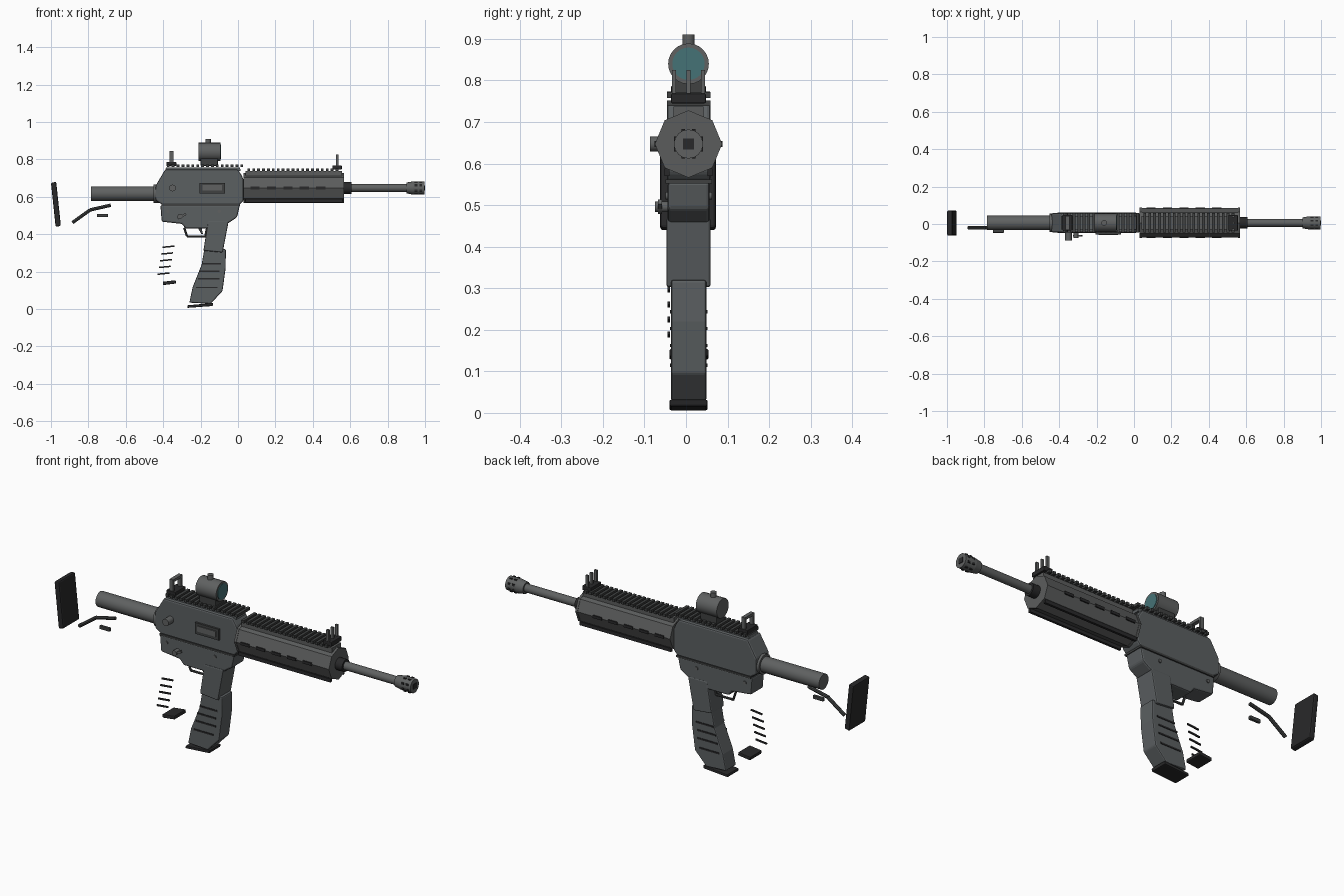
import bpy, bmesh, math
from mathutils import Matrix, Vector

if "Cube" in bpy.data.objects:
    bpy.data.objects.remove(bpy.data.objects["Cube"])

YC, ZC = 0.006, 0.647  # centre plane and bore height


def material(name, rgb):
    m = bpy.data.materials.new(name)
    m.diffuse_color = (*rgb, 1)
    m.use_nodes = True
    m.node_tree.nodes["Principled BSDF"].inputs["Base Color"].default_value = m.diffuse_color
    return m


BODY = material("body grey", (0.105, 0.115, 0.12))
METAL = material("metal grey", (0.115, 0.12, 0.12))
GUARD = material("guard grey", (0.105, 0.108, 0.108))
DARK = material("rubber black", (0.022, 0.022, 0.023))
RAIL = material("rail charcoal", (0.05, 0.053, 0.053))
GLASS = material("lens teal", (0.06, 0.17, 0.18))


def finish(bm, name, mat, bevel=0, smooth=False):
    bmesh.ops.recalc_face_normals(bm, faces=bm.faces)
    me = bpy.data.meshes.new(name)
    bm.to_mesh(me)
    bm.free()
    me.materials.append(mat)
    if smooth:
        me.shade_smooth()
        me.set_sharp_from_angle(angle=math.radians(35))
    ob = bpy.data.objects.new(name, me)
    bpy.context.collection.objects.link(ob)
    if bevel:
        mod = ob.modifiers.new("bevel", "BEVEL")
        mod.width, mod.segments, mod.limit_method = bevel, 2, "ANGLE"
    return ob


def prism(name, pts, y0, y1, mat, bevel=0):
    """Side profile in x, z extruded across y."""
    bm = bmesh.new()
    face = bm.faces.new([bm.verts.new((x, y0, z)) for x, z in pts])
    new = bmesh.ops.extrude_face_region(bm, geom=[face])["geom"]
    bmesh.ops.translate(bm, vec=(0, y1 - y0, 0),
                        verts=[v for v in new if isinstance(v, bmesh.types.BMVert)])
    return finish(bm, name, mat, bevel)


def box(name, lo, hi, mat, bevel=0, tilt=0):
    """Box from corner to corner, tilted about its own y axis."""
    lo, hi = Vector(lo), Vector(hi)
    bm = bmesh.new()
    bmesh.ops.create_cube(bm, size=1, matrix=Matrix.Translation((lo + hi) / 2)
                          @ Matrix.Rotation(tilt, 4, "Y") @ Matrix.Diagonal((*(hi - lo), 1)))
    return finish(bm, name, mat, bevel)


def rod(name, a, b, r, mat, r2=None, n=16, smooth=True):
    """Cylinder or cone from point a to point b."""
    a, b = Vector(a), Vector(b)
    d = b - a
    turn = Matrix.Rotation(math.pi / 2, 4, "Y") if abs(d.normalized().x) > 0.999 \
        else d.to_track_quat("Z", "Y").to_matrix().to_4x4()
    bm = bmesh.new()
    bmesh.ops.create_cone(bm, cap_ends=True, segments=n, radius1=r,
                          radius2=r if r2 is None else r2, depth=d.length,
                          matrix=Matrix.Translation((a + b) / 2) @ turn)
    return finish(bm, name, mat, smooth=smooth)


def xrod(name, x0, x1, r, mat, z=ZC, **kw):
    return rod(name, (x0, YC, z), (x1, YC, z), r, mat, **kw)


# Upper and lower receiver
prism("upper_receiver", [(-.44, .66), (-.39, .745), (0, .745), (.02, .715), (.03, .69),
      (.03, .58), (.01, .558), (-.405, .558), (-.44, .58)], -.046, .059, BODY, .008)
prism("receiver_top_strip", [(-.39, .738), (.015, .738), (.01, .757), (-.385, .757)],
      -.03, .043, BODY)
prism("lower_receiver", [(-.415, .556), (.01, .556), (-.005, .49), (-.05, .46), (-.165, .43),
      (-.28, .43), (-.30, .455), (-.408, .467)], -.044, .057, BODY, .008)
prism("receiver_seam", [(-.41, .552), (.012, .552), (.012, .562), (-.41, .562)],
      -.049, .062, RAIL)
prism("magazine_well", [(-.16, .47), (-.05, .47), (-.082, .302), (-.185, .312)],
      -.047, .059, BODY, .006)

# Magazine with ribs on both sides
prism("magazine", [(-.18, .32), (-.065, .32), (-.066, .22), (-.083, .095), (-.147, .028),
      (-.26, .034), (-.243, .115), (-.195, .235)], -.036, .049, BODY, .006)
prism("magazine_base", [(-.272, .006), (-.135, .016), (-.132, .032), (-.27, .02)],
      -.04, .052, DARK, .004)
for x0, x1, z in ((-.19, -.09, .243), (-.205, -.10, .203), (-.213, -.10, .162), (-.225, -.11, .115)):
    for y in (-.036, .049):
        box("magazine_rib", (x0, y - .003, z - .004), (x1, y + .003, z + .004), DARK)

# Ejection port, charging knob, selector and pins
box("port_frame", (-.205, -.056, .618), (-.07, -.04, .675), RAIL)
box("port_cover", (-.19, -.06, .634), (-.085, -.05, .662), METAL)
rod("side_knob", (-.35, -.04, .647), (-.35, -.087, .647), .018, METAL)
rod("selector_hub", (-.31, -.04, .496), (-.31, -.074, .496), .013, METAL)
box("selector_lever", (-.325, -.067, .49), (-.275, -.058, .502), METAL, tilt=-.5)
for x, z in ((-.375, .522), (-.10, .522)):
    rod("receiver_pin", (x, -.049, z), (x, .062, z), .009, METAL, n=12)

# Trigger and its guard
guard = [(-.288, .435), (-.272, .388), (-.175, .388), (-.165, .435)]
for (x0, z0), (x1, z1) in zip(guard, guard[1:]):
    rod("trigger_guard", (x0, YC, z0), (x1, YC, z1), .006, RAIL, n=8)
prism("trigger", [(-.215, .435), (-.195, .435), (-.187, .40), (-.197, .402)],
      YC - .007, YC + .007, RAIL)

# Detached grip grooves and grip cap
for i in range(5):
    x, z = -.372 - i * .0065, .333 - i * .036
    box("grip_groove", (x - .032, -.044, z - .004), (x + .032, -.038, z + .004), DARK, tilt=-.1)
box("grip_cap", (-.402, -.04, .132), (-.332, .054, .15), DARK, .004, tilt=-.12)

# Stock tube, collar, pad and strut
xrod("stock_tube", -.785, -.43, .039, METAL, z=.617)
xrod("stock_collar", -.452, -.42, .05, METAL, z=.617)
prism("butt_pad", [(-1, .675), (-.972, .68), (-.947, .445), (-.975, .438)],
      -.062, .072, DARK, .007)
strut = [(-.885, .462), (-.79, .53), (-.68, .555)]
for (x0, z0), (x1, z1) in zip(strut, strut[1:]):
    rod("stock_strut", (x0, -.02, z0), (x1, -.02, z1), .009, RAIL, n=8)
box("stock_latch", (-.755, -.047, .491), (-.695, -.032, .509), RAIL, .003)

# Octagonal handguard with end rings, slots and lower strips
xrod("handguard", .035, .56, .079, GUARD, n=8, smooth=False)
for x in (.03, .555):
    xrod("handguard_ring", x, x + .012, .081, GUARD, n=8, smooth=False)
for i in range(5):
    for y in (YC - .077, YC + .077):
        x = .066 + i * .088
        box("handguard_slot", (x, y - .005, .64), (x + .05, y + .005, .654), DARK)
for y in (-.046, .058):
    box("lower_strip", (.04, y - .006, .57), (.56, y + .006, .588), DARK)
box("handguard_top", (.04, -.03, .70), (.555, .042, .737), GUARD)

# Top rail teeth
for name, x0, count, z in (("receiver_rail_tooth", -.38, 16, .758),
                           ("handguard_rail_tooth", .05, 19, .738)):
    for i in range(count):
        x = x0 + i * .0262
        box(name, (x, -.046, z), (x + .015, .059, z + .014), RAIL)

# Barrel and muzzle
xrod("barrel_nut", .56, .607, .031, DARK)
xrod("barrel", .60, .91, .021, METAL)
xrod("muzzle_neck", .90, .935, .029, METAL, r2=.035)
xrod("muzzle", .935, .997, .035, METAL)
box("bore", (.99, YC - .013, ZC - .013), (1, YC + .013, ZC + .013), DARK)
for k in range(8):
    a = math.radians(22.5 + 45 * k)
    y, z = YC + .033 * math.cos(a), ZC + .033 * math.sin(a)
    for x in (.945, .97):
        box("muzzle_port", (x, y - .004, z - .005), (x + .014, y + .004, z + .005), DARK)

# Optic
box("optic_base", (-.20, -.028, .765), (-.108, .04, .81), RAIL, .004)
xrod("optic_tube", -.212, -.094, .049, METAL, z=.84, n=24)
xrod("optic_lens", -.10, -.091, .039, GLASS, z=.84, n=24)
rod("optic_knob", (-.16, YC, .88), (-.16, YC, .91), .015, METAL)

# Rear sight frame
box("rear_sight_base", (-.382, -.036, .765), (-.33, .048, .787), DARK, .003)
rod("rear_sight_screw", (-.356, -.046, .767), (-.356, .058, .767), .006, DARK, n=8)
for y in (-.026, .038):
    box("rear_sight_post", (-.365, y - .006, .78), (-.345, y + .006, .845), METAL)
box("rear_sight_bar", (-.365, -.03, .833), (-.345, .042, .846), METAL)

# Front sight posts
box("front_sight_base", (.505, -.036, .745), (.555, .048, .768), DARK, .003)
for y in (-.029, YC, .041):
    box("front_sight_post", (.524, y - .005, .76), (.538, y + .005, .825), METAL)
